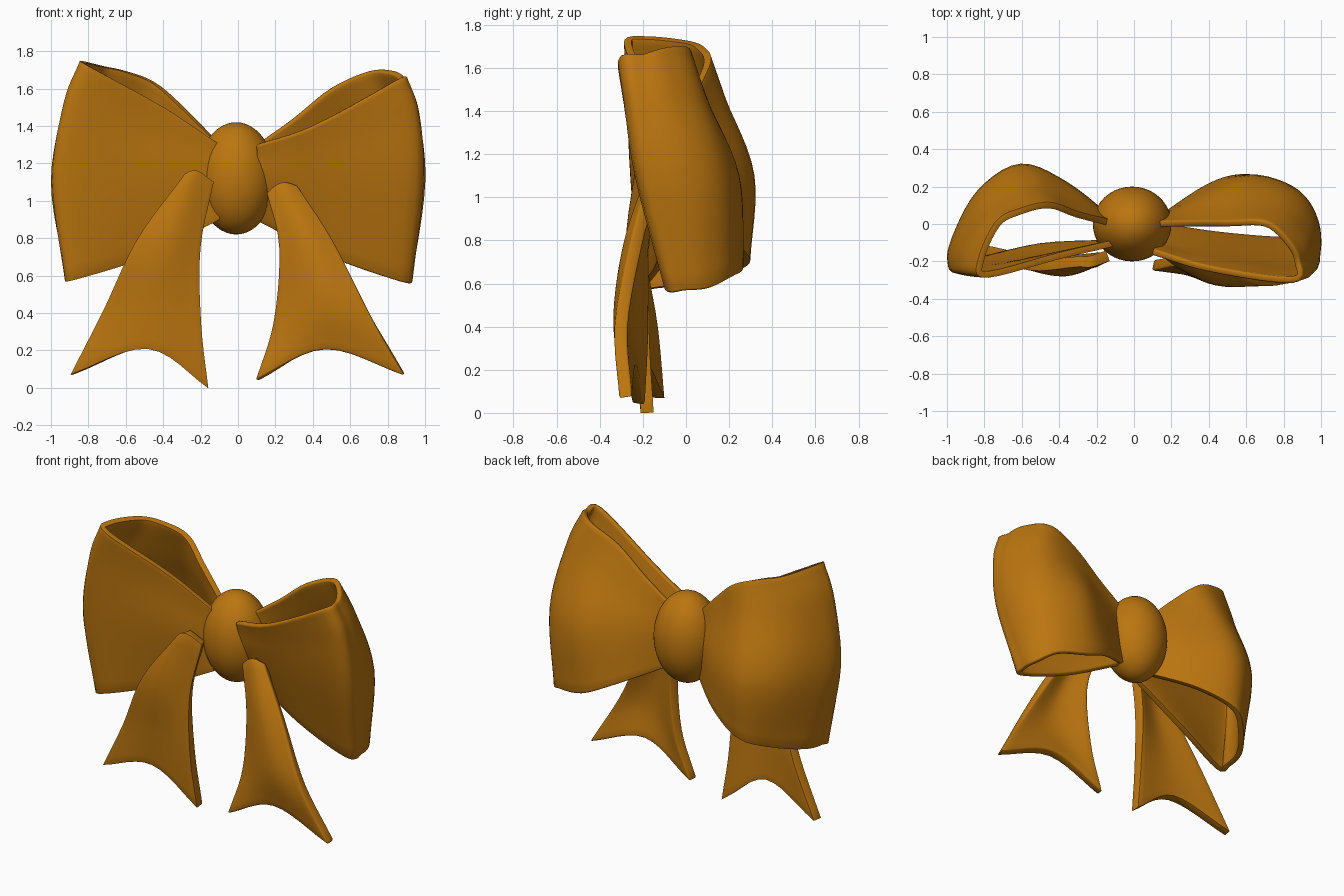
import bpy
import bmesh
from mathutils import Vector

cube = bpy.data.objects.get("Cube")
if cube:
    bpy.data.objects.remove(cube, do_unlink=True)

# One ribbon colour
ribbon = bpy.data.materials.new("amber ribbon")
ribbon.use_nodes = True
colour = (0.5, 0.18, 0.005, 1)
ribbon.diffuse_color = colour
ribbon.node_tree.nodes["Principled BSDF"].inputs["Base Color"].default_value = colour


def spline(points, steps):
    """Smooth curve that passes through every control point."""
    pts = [Vector(p) for p in points]
    pts = [2 * pts[0] - pts[1]] + pts + [2 * pts[-1] - pts[-2]]
    curve = []
    for before, start, end, after in zip(pts, pts[1:], pts[2:], pts[3:]):
        leave = (end - before) / 2
        arrive = (after - start) / 2
        for i in range(steps):
            t = i / steps
            ease = t * t * (3 - 2 * t)
            curve.append(start.lerp(end, ease)
                         + leave * t * (1 - t) ** 2
                         - arrive * t * t * (1 - t))
    return curve + [pts[-2]]


def finish(obj):
    """Ribbon colour and smooth shading with sharp creases kept."""
    obj.data.materials.append(ribbon)
    bpy.ops.object.select_all(action="DESELECT")
    obj.select_set(True)
    bpy.context.view_layer.objects.active = obj
    bpy.ops.object.shade_smooth_by_angle(angle=1.2)


def cloth(name, edges, thickness, along=5, across=6):
    """Ribbon sheet lofted across guide curves, thickened with soft edges."""
    guides = [spline(edge, along) for edge in edges]
    columns = [spline(section, across) for section in zip(*guides)]
    bm = bmesh.new()
    grid = [[bm.verts.new(point) for point in column] for column in columns]
    for left, right in zip(grid, grid[1:]):
        for j in range(len(left) - 1):
            bm.faces.new((left[j], right[j], right[j + 1], left[j + 1]))
    bmesh.ops.recalc_face_normals(bm, faces=bm.faces)
    mesh = bpy.data.meshes.new(name)
    bm.to_mesh(mesh)
    bm.free()
    obj = bpy.data.objects.new(name, mesh)
    bpy.context.collection.objects.link(obj)
    solid = obj.modifiers.new("thickness", "SOLIDIFY")
    solid.thickness = thickness
    solid.offset = 0
    bevel = obj.modifiers.new("soft edge", "BEVEL")
    bevel.width = thickness * 0.35
    bevel.segments = 2
    bevel.angle_limit = 1
    finish(obj)


def loop(name, top, waist, bottom):
    """Bow loop with a level waist and a full, rounded shoulder under the top edge."""
    middle = [Vector((x, y, 1.1)) for x, y in waist]
    shoulder = [Vector(high).lerp(low, 0.35) for high, low in zip(top, middle)]
    for point in shoulder:
        point.x *= 1.04
    cloth(name, (top, shoulder, middle, bottom), thickness=0.035)


# Centre knot
bpy.ops.mesh.primitive_uv_sphere_add(segments=40, ring_count=24, location=(-0.01, 0, 1.12))
knot = bpy.context.object
knot.name = "knot"
knot.scale = (0.21, 0.2, 0.3)
finish(knot)

# Loops run from the knot out along the front, round the end and back again
loop("left_loop",
     top=[(0.1, -0.15, 1.3), (0.4, -0.24, 1.4), (0.84, -0.3, 1.64),
          (0.87, -0.2, 1.66), (0.82, -0.1, 1.69), (0.7, 0, 1.69),
          (0.5, 0, 1.6), (0.3, 0, 1.44), (0.1, 0, 1.3)],
     waist=[(0.1, -0.1), (0.4, -0.16), (0.9, -0.22), (0.98, -0.13), (0.96, 0.04),
            (0.85, 0.17), (0.63, 0.23), (0.4, 0.15), (0.1, 0)],
     bottom=[(0.1, 0, 0.9), (0.5, -0.06, 0.7), (0.87, -0.08, 0.57),
             (0.91, 0, 0.57), (0.89, 0.1, 0.58), (0.8, 0.2, 0.63),
             (0.6, 0.25, 0.67), (0.4, 0.2, 0.76), (0.1, 0, 0.9)])

loop("right_loop",
     top=[(-0.1, -0.1, 1.3), (-0.4, -0.17, 1.5), (-0.78, -0.27, 1.71),
          (-0.82, -0.2, 1.74), (-0.73, 0, 1.72), (-0.6, 0.07, 1.69),
          (-0.45, 0.1, 1.63), (-0.3, 0.05, 1.5), (-0.1, 0, 1.3)],
     waist=[(-0.1, -0.1), (-0.4, -0.16), (-0.9, -0.24), (-0.98, -0.2), (-0.95, -0.06),
            (-0.82, 0.17), (-0.6, 0.3), (-0.36, 0.2), (-0.1, 0)],
     bottom=[(-0.1, -0.1, 0.9), (-0.5, -0.12, 0.7), (-0.87, -0.2, 0.58),
             (-0.9, -0.14, 0.58), (-0.88, 0, 0.6), (-0.76, 0.16, 0.64),
             (-0.6, 0.28, 0.7), (-0.36, 0.2, 0.8), (-0.1, 0, 0.9)])

# Forked tails: inner edge, middle fold and outer edge, each from the knot to its tip
left_inner = [(0.16, -0.15, 1.04), (0.23, -0.2, 0.75), (0.2, -0.2, 0.35), (0.1, -0.22, 0.04)]
left_fold = [(0.23, -0.16, 1.09), (0.37, -0.26, 0.78), (0.45, -0.3, 0.45), (0.47, -0.26, 0.21)]
left_outer = [(0.31, -0.15, 1.07), (0.5, -0.23, 0.78), (0.7, -0.3, 0.4), (0.89, -0.28, 0.07)]
cloth("left_tail", (left_inner, left_fold, left_outer), thickness=0.06)

right_inner = [(-0.14, -0.17, 1.1), (-0.21, -0.2, 0.75), (-0.2, -0.2, 0.35), (-0.16, -0.18, 0)]
right_fold = [(-0.23, -0.2, 1.16), (-0.37, -0.25, 0.78), (-0.45, -0.22, 0.45), (-0.48, -0.2, 0.21)]
right_outer = [(-0.29, -0.2, 1.12), (-0.54, -0.22, 0.78), (-0.72, -0.16, 0.4), (-0.89, -0.13, 0.07)]
cloth("right_tail", (right_inner, right_fold, right_outer), thickness=0.06)
